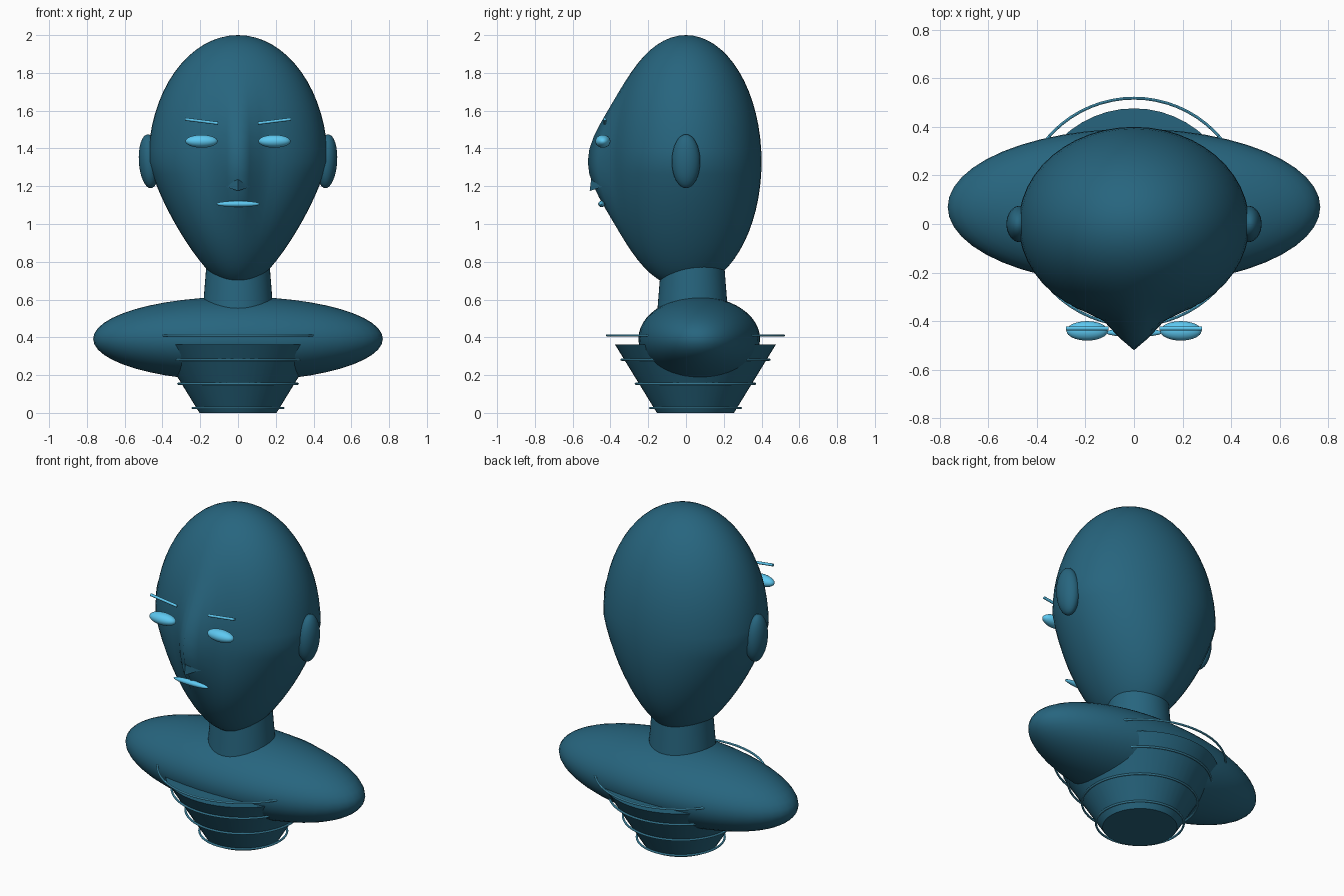
import bpy, bmesh, math
from mathutils import Vector

if "Cube" in bpy.data.objects:
    bpy.data.objects.remove(bpy.data.objects["Cube"])

def material(name, rgb):
    m = bpy.data.materials.new(name)
    m.diffuse_color = (*rgb, 1)
    m.use_nodes = True
    m.node_tree.nodes["Principled BSDF"].inputs["Base Color"].default_value = m.diffuse_color
    return m

SKIN = material("deep_teal", (0.02, 0.13, 0.21))
GLOW = material("light_blue", (0.11, 0.58, 0.88))

def finish(name, mat, smooth=True):
    o = bpy.context.object
    o.name = o.data.name = name
    o.data.materials.append(mat)
    bpy.ops.object.transform_apply(location=False, rotation=False, scale=True)
    if smooth:
        bpy.ops.object.shade_smooth_by_angle(angle=math.radians(40))
    return o

def ellipsoid(name, loc, radii, mat, seg=32, rings=16, tilt=0):
    bpy.ops.mesh.primitive_uv_sphere_add(segments=seg, ring_count=rings, radius=1,
                                         location=loc, rotation=(0, tilt, 0))
    bpy.context.object.scale = radii
    return finish(name, mat)

def frustum(name, loc, r1, r2, depth, mat, seg=48):
    bpy.ops.mesh.primitive_cone_add(vertices=seg, radius1=r1, radius2=r2, depth=depth, location=loc)
    return finish(name, mat)

# Head: egg tapered to the chin, with a pulled-out nose ridge
head = ellipsoid("head", (0, 0, 1.33), (0.475, 0.40, 0.67), SKIN, 48, 32)
for v in head.data.vertices:
    u = v.co.z / 0.67
    if u < 0:
        v.co.x *= 1 + 0.4 * u
    if v.co.y < 0:
        v.co.y -= 0.12 * math.exp(-(v.co.x / 0.06) ** 2 / 2 - (v.co.z / 0.2) ** 2 / 2) * min(1, -v.co.y / 0.3)
bpy.ops.object.shade_smooth()

# Neck, shoulders and inverted-cone base
frustum("neck", (0, 0.035, 0.67), 0.19, 0.163, 0.34, SKIN)
ellipsoid("shoulders", (0, 0.07, 0.392), (0.767, 0.322, 0.223), SKIN, 48, 24)
frustum("base_cone", (0, 0.05, 0.181), 0.204, 0.426, 0.362, SKIN)

# Rings around the base
for i in range(4):
    bpy.ops.mesh.primitive_torus_add(location=(0, 0.05, 0.026 + 0.128 * i), major_radius=0.24 + 0.076 * i,
                                     minor_radius=0.006, major_segments=64, minor_segments=8)
    finish(f"base_ring_{i + 1}", GLOW)

# Paired ears, eyes and brows
for s, side in ((-1, "left"), (1, "right")):
    ellipsoid(f"ear_{side}", (s * 0.47, 0, 1.332), (0.055, 0.075, 0.143), SKIN, tilt=s * 0.06)
    ellipsoid(f"eye_{side}", (s * 0.193, -0.44, 1.438), (0.085, 0.04, 0.034), GLOW)
    a, b = Vector((s * 0.105, -0.43, 1.533)), Vector((s * 0.28, -0.43, 1.555))
    bpy.ops.mesh.primitive_cylinder_add(vertices=12, radius=0.008, depth=(b - a).length, location=(a + b) / 2,
                                        rotation=(b - a).to_track_quat('Z', 'Y').to_euler())
    finish(f"brow_{side}", GLOW)

# Mouth
ellipsoid("mouth", (0, -0.447, 1.106), (0.116, 0.018, 0.016), GLOW)

# Nose tip: small four-sided pyramid with a tilted base
bm = bmesh.new()
base = [bm.verts.new(p) for p in ((0.072, -0.435, 1.2), (0, -0.51, 1.175), (-0.072, -0.435, 1.2), (0, -0.36, 1.225))]
apex = bm.verts.new((0, -0.488, 1.345))
bm.faces.new(base)
for i in range(4):
    bm.faces.new((base[i], base[(i + 1) % 4], apex))
bmesh.ops.recalc_face_normals(bm, faces=bm.faces)
mesh = bpy.data.meshes.new("nose_tip")
bm.to_mesh(mesh)
bm.free()
nose = bpy.data.objects.new("nose_tip", mesh)
mesh.materials.append(SKIN)
bpy.context.collection.objects.link(nose)
